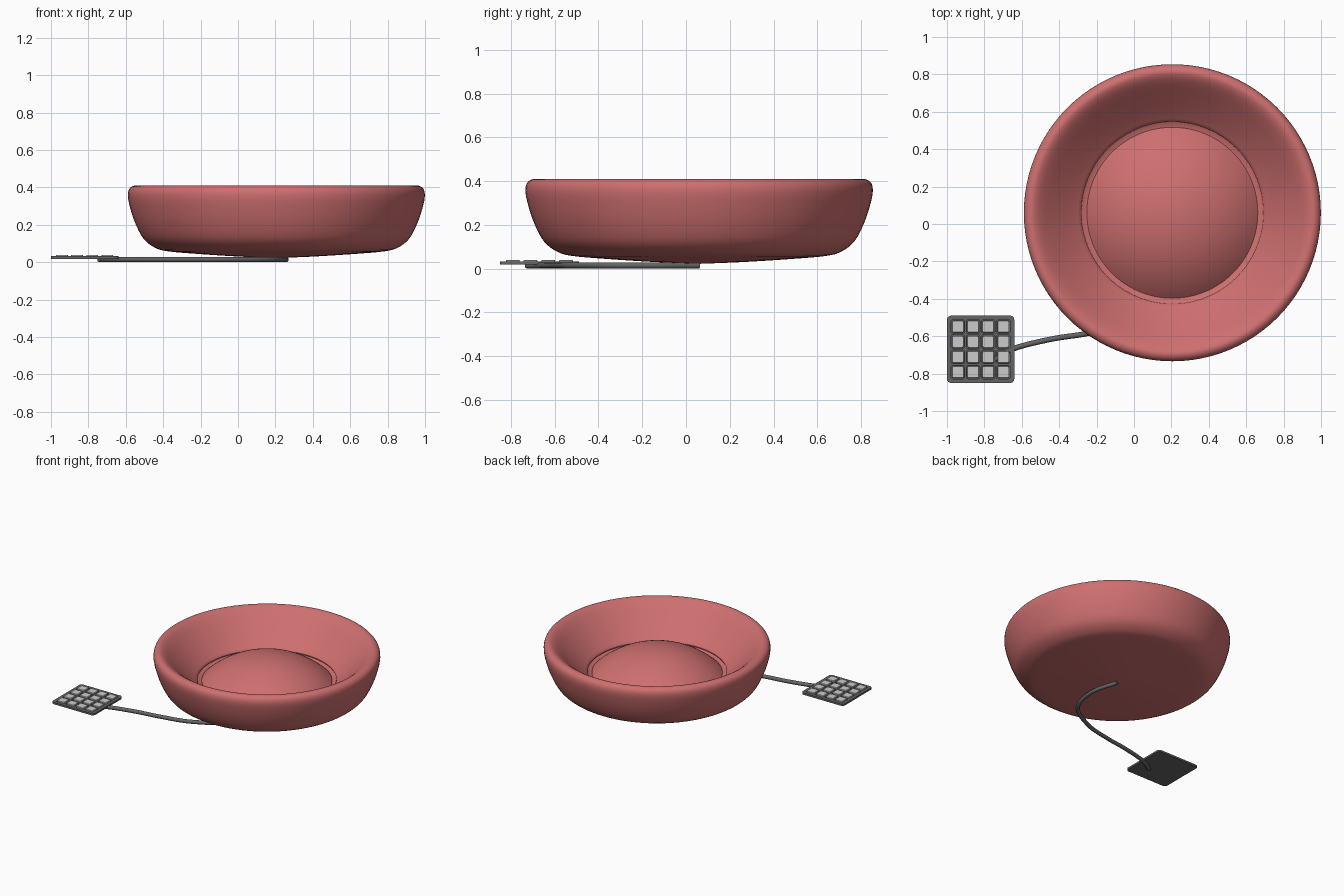
import bpy, bmesh, math
from mathutils import Vector

if "Cube" in bpy.data.objects:
    bpy.data.objects.remove(bpy.data.objects["Cube"])

CX, CY = 0.205, 0.06          # bowl centre
PX, PY = -0.82, -0.67         # keypad centre


def material(name, rgb):
    m = bpy.data.materials.new(name)
    m.diffuse_color = (*rgb, 1)
    m.use_nodes = True
    m.node_tree.nodes["Principled BSDF"].inputs["Base Color"].default_value = m.diffuse_color
    return m


RED = material("red_fabric", (0.62, 0.16, 0.16))
DARK = material("dark_grey", (0.13, 0.13, 0.13))


def finish(bm, name, mat=None, smooth=True):
    bmesh.ops.recalc_face_normals(bm, faces=bm.faces)
    me = bpy.data.meshes.new(name)
    bm.to_mesh(me)
    bm.free()
    ob = bpy.data.objects.new(name, me)
    bpy.context.collection.objects.link(ob)
    if mat:
        me.materials.append(mat)
    if smooth:
        bpy.context.view_layer.objects.active = ob
        ob.select_set(True)
        bpy.ops.object.shade_smooth_by_angle(angle=math.radians(35))
        ob.select_set(False)
    return ob


def smooth_profile(pts, steps=4):
    # Catmull-Rom curve through the profile points
    p = [Vector(q) for q in pts]
    p = [p[0]] + p + [p[-1]]
    out = []
    for a, b, c, d in zip(p, p[1:], p[2:], p[3:]):
        for i in range(steps):
            t = i / steps
            out.append(0.5 * (2 * b + (c - a) * t + (2 * a - 5 * b + 4 * c - d) * t * t
                              + (3 * b - a - 3 * c + d) * t ** 3))
    return out + [p[-1]]


def lathe(name, profile, mat, steps=96):
    bm = bmesh.new()
    vs = [bm.verts.new((r, 0, z)) for r, z in profile]
    edges = [bm.edges.new(e) for e in zip(vs, vs[1:])]
    bmesh.ops.spin(bm, geom=vs + edges, cent=(0, 0, 0), axis=(0, 0, 1),
                   angle=math.tau, steps=steps, use_duplicate=False)
    bmesh.ops.remove_doubles(bm, verts=bm.verts, dist=1e-4)
    ob = finish(bm, name, mat)
    ob.location = (CX, CY, 0)
    return ob


def rounded_slab(bm, cx, cy, half, z0, z1, radius, seg=4):
    # square slab with rounded corners
    ring = []
    for k in range(4):
        sx, sy = ((1, 1), (-1, 1), (-1, -1), (1, -1))[k]
        for i in range(seg + 1):
            a = math.radians(90) * (k + i / seg)
            ring.append((cx + sx * (half - radius) + radius * math.cos(a),
                         cy + sy * (half - radius) + radius * math.sin(a)))
    f = bm.faces.new([bm.verts.new((x, y, z0)) for x, y in ring])
    ext = bmesh.ops.extrude_face_region(bm, geom=[f])
    top = [v for v in ext["geom"] if isinstance(v, bmesh.types.BMVert)]
    bmesh.ops.translate(bm, verts=top, vec=(0, 0, z1 - z0))


# Cushioned bowl: outer wall, rounded rim, sloping inside
bowl = [(0, 0.022), (0.2, 0.03), (0.42, 0.044), (0.58, 0.058), (0.65, 0.078),
        (0.71, 0.125), (0.755, 0.21), (0.783, 0.295), (0.794, 0.355),
        (0.786, 0.392), (0.76, 0.409), (0.73, 0.402), (0.69, 0.372),
        (0.62, 0.305), (0.55, 0.24), (0.49, 0.19), (0.44, 0.16), (0, 0.14)]
lathe("bowl_cushion", smooth_profile(bowl), RED)

# Domed centre pad, a spherical cap
R, edge_r, top_z = 0.67, 0.457, 0.35
A = math.asin(edge_r / R)
cap = [(R * math.sin(A * i / 20), top_z - R + R * math.cos(A * i / 20)) for i in range(21)]
cap += [(edge_r - 0.01, 0.15), (0, 0.145)]
lathe("centre_dome", cap, RED)

# Keypad plate with openings, and the 16 keys in them
centres = [(PX + (i - 1.5) * 0.081, PY + (j - 1.5) * 0.081)
           for i in range(4) for j in range(4)]
bm = bmesh.new()
rounded_slab(bm, PX, PY, 0.18, 0.018, 0.032, 0.022, 6)
plate = finish(bm, "keypad_plate", DARK)

bm = bmesh.new()
for x, y in centres:
    rounded_slab(bm, x, y, 0.036, 0.022, 0.06, 0.01)
cutter = finish(bm, "key_cutter", smooth=False)
cutter.hide_render = True
cutter.hide_set(True)
cut = plate.modifiers.new("key_openings", "BOOLEAN")
cut.operation = "DIFFERENCE"
cut.object = cutter

bm = bmesh.new()
for x, y in centres:
    rounded_slab(bm, x, y, 0.0315, 0.02, 0.039, 0.009)
keys = finish(bm, "keypad_keys")
bev = keys.modifiers.new("soft_edges", "BEVEL")
bev.width, bev.segments = 0.002, 1

# Cord from the keypad to the underside of the bowl
path = [(-0.745, -0.725), (-0.64, -0.665), (-0.44, -0.615), (-0.25, -0.585),
        (-0.03, -0.53), (0.19, -0.39), (0.257, -0.16), (0.205, 0.06)]
pts = smooth_profile(path, 8)
cu = bpy.data.curves.new("cord", "CURVE")
cu.dimensions = "3D"
cu.bevel_depth, cu.bevel_resolution, cu.use_fill_caps = 0.0145, 3, True
sp = cu.splines.new("POLY")
sp.points.add(len(pts) - 1)
for p, q in zip(sp.points, pts):
    p.co = (q.x, q.y, 0.0145, 1)
    sp.use_smooth = True
cu.materials.append(DARK)
bpy.context.collection.objects.link(bpy.data.objects.new("cord", cu))
